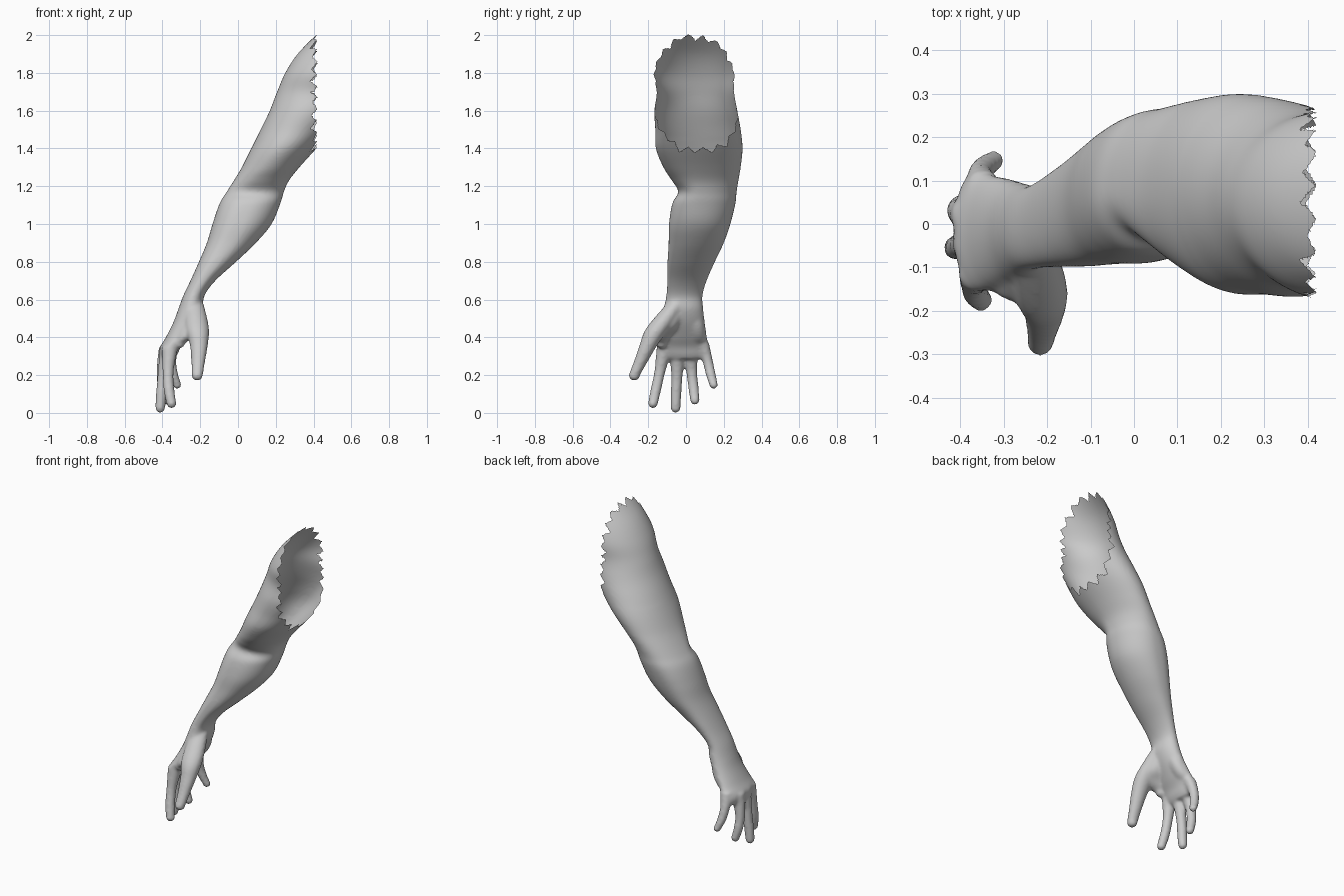
import bpy, bmesh, math

if "Cube" in bpy.data.objects:
    bpy.data.objects.remove(bpy.data.objects["Cube"])

# Horizontal sections of the arm: z, x min, x max, y min, y max
ARM = [
    (2.06, .47, .74, -.10, .18), (2.0, .412, .74, -.15, .23), (1.9, .315, .72, -.165, .25),
    (1.8, .25, .68, -.178, .262), (1.7, .207, .63, -.155, .255), (1.6, .168, .58, -.168, .272),
    (1.5, .12, .50, -.163, .29), (1.4, .07, .415, -.16, .30), (1.3, .02, .325, -.12, .29),
    (1.23, -.022, .27, -.075, .278), (1.17, -.06, .243, -.04, .268), (1.11, -.097, .225, -.072, .262),
    (1.0, -.135, .178, -.09, .235), (.9, -.165, .095, -.092, .20), (.8, -.207, -.01, -.098, .153),
    (.7, -.252, -.12, -.10, .11), (.62, -.29, -.178, -.105, .088), (.55, -.316, -.187, -.118, .092),
    (.48, -.342, -.215, -.13, .10), (.40, -.382, -.265, -.148, .112), (.35, -.412, -.302, -.155, .12),
    (.31, -.414, -.32, -.138, .115), (.285, -.40, -.335, -.11, .09),
]

# Thumb, four fingers, then the two pads of the palm: x, y, z, radius
DIGITS = [
    [(-.232, -.05, .58, .05), (-.215, -.148, .45, .062), (-.207, -.198, .36, .048),
     (-.211, -.24, .27, .037), (-.216, -.274, .2, .031)],
    [(-.36, -.112, .35, .044), (-.37, -.138, .22, .03), (-.365, -.16, .12, .029), (-.352, -.175, .05, .027)],
    [(-.37, -.045, .35, .045), (-.395, -.048, .2, .031), (-.406, -.053, .1, .029), (-.412, -.055, .026, .027)],
    [(-.375, .02, .35, .045), (-.402, .03, .22, .03), (-.397, .04, .13, .028), (-.38, .047, .067, .026)],
    [(-.345, .083, .37, .04), (-.355, .113, .28, .029), (-.342, .132, .2, .027), (-.322, .146, .15, .024)],
    [(-.24, -.03, .57, .045), (-.245, -.10, .46, .062), (-.27, -.13, .41, .05), (-.31, -.13, .37, .03)],
    [(-.25, .03, .57, .035), (-.275, .05, .47, .047), (-.31, .06, .4, .045), (-.345, .065, .36, .035)],
]


def smooth_rows(rows, steps):
    """Catmull-Rom interpolation through the rows."""
    out = []
    for i in range(len(rows) - 1):
        a, b, c, d = rows[max(i - 1, 0)], rows[i], rows[i + 1], rows[min(i + 2, len(rows) - 1)]
        for k in range(steps):
            t = k / steps
            out.append([.5 * (2 * q + (r - p) * t + (2 * p - 5 * q + 4 * r - s) * t * t
                              + (3 * q - p - 3 * r + s) * t ** 3) for p, q, r, s in zip(a, b, c, d)])
    out.append(list(rows[-1]))
    return out


def loft(bm, rows, sides, fullness=lambda z: 0):
    """Closed skin over horizontal ovals, top to bottom; fullness squares the outer (-x) half."""
    rings = []
    for z, x0, x1, y0, y1 in rows:
        full = fullness(z)
        # a fixed centre at the elbow keeps the crease on the front only
        yc = .07 if 1.0 <= z <= 1.45 else (y0 + y1) / 2
        ring = []
        for k in range(sides):
            a = 2 * math.pi * k / sides
            c, s = math.cos(a), math.sin(a)
            if c < 0:
                c = -abs(c) ** (1 - full)
            ring.append(bm.verts.new(((x0 + x1) / 2 + (x1 - x0) / 2 * c,
                                      yc + (y1 - yc if s > 0 else yc - y0) * s, z)))
        rings.append(ring)
    for up, lo in zip(rings, rings[1:]):
        for k in range(sides):
            n = (k + 1) % sides
            bm.faces.new((up[k], lo[k], lo[n], up[n]))
    bm.faces.new(rings[0])
    bm.faces.new(rings[-1][::-1])


def forearm_fullness(z):
    return .3 * min(1, max(0, (1.3 - z) / .25)) * min(1, max(0, (z - .55) / .2))


bm = bmesh.new()

# Upper arm, forearm and palm
loft(bm, smooth_rows(ARM, 5), 64, forearm_fullness)

# Thumb, fingers and palm pads with round tips
for pts in DIGITS:
    path = smooth_rows(pts, 6)
    x, y, z, r = path[-1]
    path += [(x, y, z - r * math.sin(a), r * math.cos(a)) for a in (.3, .6, .9, 1.2, 1.45)]
    loft(bm, [(z, x - r, x + r, y - r, y + r) for x, y, z, r in path], 20)

bmesh.ops.recalc_face_normals(bm, faces=bm.faces)
mesh = bpy.data.meshes.new("arm")
bm.to_mesh(mesh)
bm.free()
arm = bpy.data.objects.new("arm", mesh)
bpy.context.collection.objects.link(arm)

# Fuse the parts into one soft skin
remesh = arm.modifiers.new("fuse", 'REMESH')
remesh.mode = 'VOXEL'
remesh.voxel_size = .008
soften = arm.modifiers.new("soften", 'SMOOTH')
soften.factor = .5
soften.iterations = 14
skin = bpy.data.meshes.new_from_object(arm.evaluated_get(bpy.context.evaluated_depsgraph_get()))
arm.modifiers.clear()
arm.data = skin

# Ragged open edge at the shoulder
bm = bmesh.new()
bm.from_mesh(skin)
bmesh.ops.triangulate(bm, faces=bm.faces)


def beyond_edge(c):
    turn = math.atan2(c.z - 1.7, c.y - .05) / (2 * math.pi) * 24
    depth = .03 + .01 * math.sin(turn * 2.5)
    return c.x > .419 - depth * abs(2 * (turn % 1) - 1)


bmesh.ops.delete(bm, geom=[f for f in bm.faces if beyond_edge(f.calc_center_median())], context='FACES')
for f in bm.faces:
    f.smooth = True
bm.to_mesh(skin)
bm.free()
